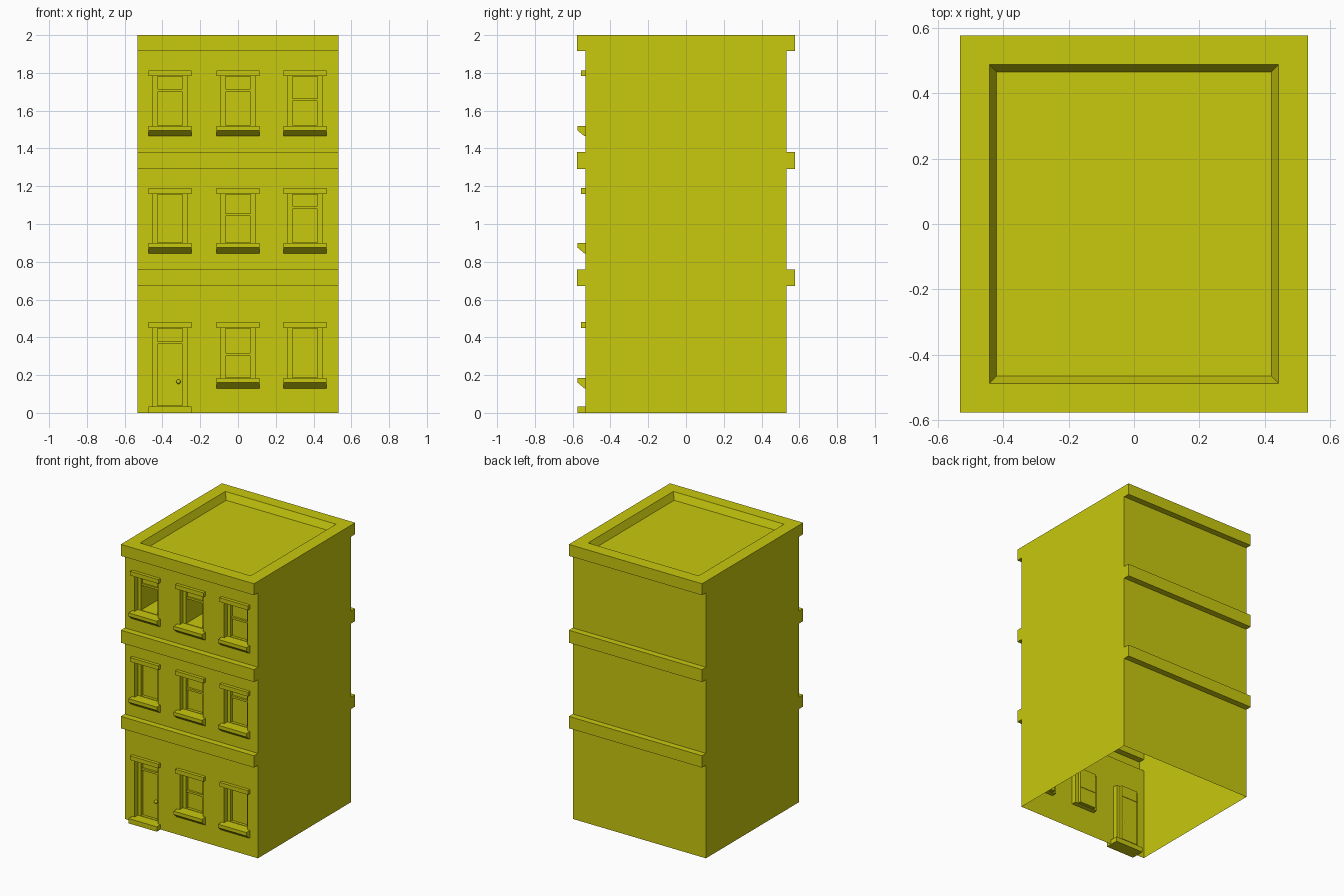
import bpy, bmesh

if "Cube" in bpy.data.objects:
    bpy.data.objects.remove(bpy.data.objects["Cube"], do_unlink=True)

paint = bpy.data.materials.new("mustard_yellow")
paint.use_nodes = True
paint.diffuse_color = (0.58, 0.58, 0.0045, 1)
paint.node_tree.nodes["Principled BSDF"].inputs["Base Color"].default_value = paint.diffuse_color

HALF = 0.532      # half width, and half depth of the walls
BAND = 0.577      # half depth at the bands
OPEN_W = 0.0925   # half width of an opening
PANE_W = 0.066    # half width of a pane
TRIM_W = 0.113    # half width of lintels and sills
FRONT = -HALF
COLUMNS = (-0.36, 0.0, 0.355)


def finish(name, bm, recalc=True):
    bmesh.ops.remove_doubles(bm, verts=bm.verts, dist=1e-5)
    if recalc:
        bmesh.ops.recalc_face_normals(bm, faces=bm.faces)
    mesh = bpy.data.meshes.new(name)
    bm.to_mesh(mesh)
    bm.free()
    mesh.materials.append(paint)
    ob = bpy.data.objects.new(name, mesh)
    bpy.context.collection.objects.link(ob)
    return ob


def face(bm, pts):
    return bm.faces.new([bm.verts.new(p) for p in pts])


def prism(name, cx, half, profile):
    """Extrude a (y, z) profile along x."""
    bm = bmesh.new()
    base = face(bm, [(cx - half, y, z) for y, z in profile])
    new = bmesh.ops.extrude_face_region(bm, geom=[base])["geom"]
    verts = [v for v in new if isinstance(v, bmesh.types.BMVert)]
    bmesh.ops.translate(bm, verts=verts, vec=(2 * half, 0, 0))
    if base.is_valid is False or not any(len(f.verts) and all(abs(v.co.x - cx + half) < 1e-6 for v in f.verts) for f in bm.faces):
        face(bm, [(cx - half, y, z) for y, z in profile])
    return finish(name, bm)


def box(name, cx, half, y0, y1, z0, z1):
    return prism(name, cx, half, [(y0, z0), (y1, z0), (y1, z1), (y0, z1)])


def rect(cx, half, y, z0, z1):
    return [(cx - half, y, z0), (cx + half, y, z0), (cx + half, y, z1), (cx - half, y, z1)]


def bridge(bm, a, b):
    for i in range(4):
        j = (i + 1) % 4
        face(bm, [a[i], a[j], b[j], b[i]])


def recess(name, cx, z0, z1, depth):
    """Stepped window or door surround ending in a flat pane."""
    t = 0.003
    rings = [rect(cx, OPEN_W, FRONT, z0, z1),
             rect(cx, OPEN_W, FRONT + 0.035, z0, z1),
             rect(cx, PANE_W, FRONT + 0.035, z0 + t, z1 - t),
             rect(cx, PANE_W, FRONT + depth, z0 + t, z1 - t)]
    bm = bmesh.new()
    for a, b in zip(rings, rings[1:]):
        bridge(bm, a, b)
    face(bm, rings[-1])
    bmesh.ops.remove_doubles(bm, verts=bm.verts, dist=1e-5)
    bmesh.ops.recalc_face_normals(bm, faces=bm.faces)
    # the pane must face the street
    bm.faces.ensure_lookup_table()
    if bm.faces[-1].normal.y > 0:
        bmesh.ops.reverse_faces(bm, faces=bm.faces)
    finish(name, bm, recalc=False)


# Storeys: wall bottom, wall top, opening bottom, opening top, bar heights
STOREYS = (
    (0.0, 0.672, 0.185, 0.45, (0.365, 0.302, None)),
    (0.758, 1.29, 0.90, 1.16, (None, 1.042, 1.08)),
    (1.38, 1.917, 1.52, 1.783, (1.70, 1.70, 1.65)),
)

# Building shell: stepped side profile, open underneath
profile = [(HALF, 0)]
for (_, low, *_), high in zip(STOREYS, (0.758, 1.38, 2.0)):
    profile += [(HALF, low), (BAND, low), (BAND, high)]
    if high < 2:
        profile.append((HALF, high))
outline = profile + [(-y, z) for y, z in reversed(profile)]

bm = bmesh.new()
for x in (-HALF, HALF):
    pts = [(x, y, z) for y, z in outline]
    face(bm, pts if x > 0 else pts[::-1])
for (y0, z0), (y1, z1) in zip(outline, outline[1:]):
    front_wall = y0 == y1 == -HALF
    roof_edge = z0 == z1 == 2.0
    if not front_wall and not roof_edge:
        face(bm, [(HALF, y0, z0), (-HALF, y0, z0), (-HALF, y1, z1), (HALF, y1, z1)])

# Front wall pieces around the openings
cuts = [-HALF] + [c + s * OPEN_W for c in COLUMNS for s in (-1, 1)] + [HALF]
for floor, (w0, w1, o0, o1, _) in enumerate(STOREYS):
    for i, (xa, xb) in enumerate(zip(cuts, cuts[1:])):
        spans = [(w0, w1)]
        if i % 2:
            door = floor == 0 and i == 1
            spans = [(w0, 0.035 if door else o0), (o1, w1)]
        for za, zb in spans:
            face(bm, [(xa, FRONT, za), (xb, FRONT, za), (xb, FRONT, zb), (xa, FRONT, zb)])


# Roof rim, sloped parapet and sunken deck
def level(hx, hy, z):
    return [(-hx, -hy, z), (hx, -hy, z), (hx, hy, z), (-hx, hy, z)]


rim = [level(HALF, BAND, 2.0), level(0.442, 0.487, 2.0), level(0.42, 0.465, 1.95)]
bridge(bm, rim[0], rim[1])
bridge(bm, rim[1], rim[2])
face(bm, rim[2])
finish("building_shell", bm)

# Windows, door and their trim
for floor, (_, _, o0, o1, bars) in enumerate(STOREYS):
    for col, cx in enumerate(COLUMNS):
        tag = f"{floor + 1}_{col + 1}"
        door = floor == 0 and col == 0
        raised = floor == 2 and col < 2
        bottom = 0.035 if door else o0
        kind = "door" if door else "window"
        recess(f"{kind}_{tag}", cx, bottom, o1, 0.24 if raised else 0.055)
        box(f"lintel_{tag}", cx, TRIM_W, -0.555, FRONT, o1, o1 + 0.03)
        if door:
            box("door_step", cx, TRIM_W, -BAND + 0.003, FRONT + 0.055, 0, bottom)
        else:
            prism(f"sill_{tag}", cx, TRIM_W,
                  [(FRONT, o0), (-0.574, o0), (-0.574, o0 - 0.025),
                   (-0.538, o0 - 0.055), (FRONT, o0 - 0.055)])
        bar = bars[col]
        if bar:
            box(f"sash_bar_{tag}", cx, PANE_W, FRONT + 0.04, FRONT + 0.058, bar, bar + 0.014)
            if raised:
                box(f"raised_sash_{tag}", cx, PANE_W, FRONT + 0.05, FRONT + 0.058, bar + 0.014, o1 - 0.003)

# Door knob
bm = bmesh.new()
bmesh.ops.create_uvsphere(bm, u_segments=16, v_segments=8, radius=0.012)
bmesh.ops.translate(bm, verts=bm.verts, vec=(-0.315, FRONT + 0.045, 0.165))
knob = finish("door_knob", bm)
for poly in knob.data.polygons:
    poly.use_smooth = True
